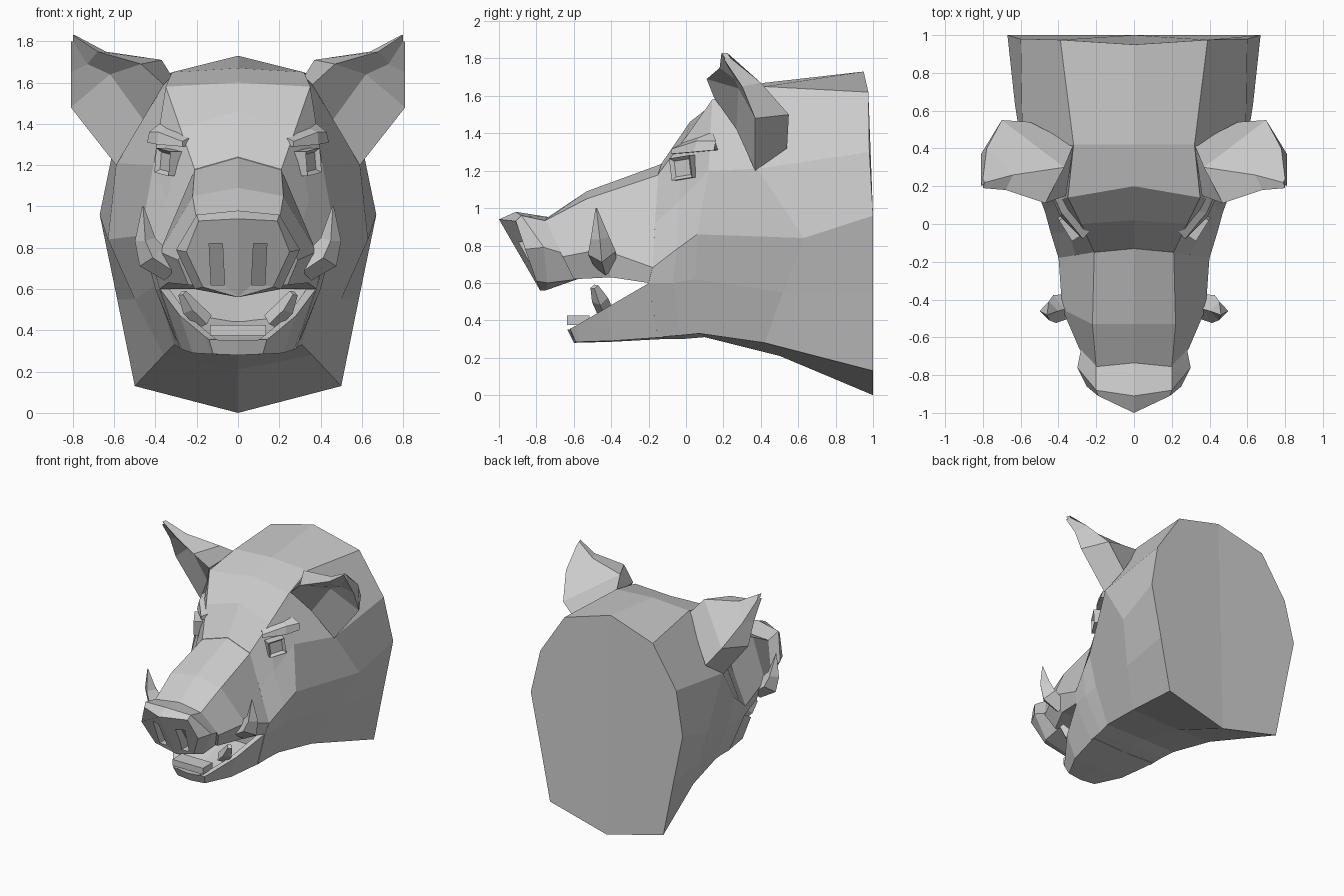
import bpy, bmesh, math
from mathutils import Vector, Matrix

cube = bpy.data.objects.get("Cube")
if cube:
    bpy.data.objects.remove(cube, do_unlink=True)

grey = bpy.data.materials.new("matte_grey")
grey.use_nodes = True
COLOUR = (0.6, 0.6, 0.6, 1)
grey.diffuse_color = COLOUR
grey.node_tree.nodes["Principled BSDF"].inputs["Base Color"].default_value = COLOUR


def finish(name, bm):
    bmesh.ops.recalc_face_normals(bm, faces=bm.faces)
    mesh = bpy.data.meshes.new(name)
    bm.to_mesh(mesh)
    bm.free()
    mesh.materials.append(grey)
    obj = bpy.data.objects.new(name, mesh)
    bpy.context.collection.objects.link(obj)
    return obj


def mirror_copy(bm):
    """Mirror the whole bmesh across x and weld the middle."""
    geo = bmesh.ops.duplicate(bm, geom=bm.verts[:] + bm.edges[:] + bm.faces[:])["geom"]
    for v in geo:
        if isinstance(v, bmesh.types.BMVert):
            v.co.x *= -1
    bmesh.ops.remove_doubles(bm, verts=bm.verts, dist=0.0005)


def half_loft(name, sections):
    """Skin half sections (top centre to bottom centre), cap both ends, mirror."""
    bm = bmesh.new()
    rows = [[bm.verts.new(p) for p in s] for s in sections]
    for a, b in zip(rows, rows[1:]):
        for i in range(len(a) - 1):
            bm.faces.new((a[i], a[i + 1], b[i + 1], b[i]))
    bm.faces.new(rows[0])
    bm.faces.new(rows[-1])
    mirror_copy(bm)
    return finish(name, bm)


def ring_loft(name, rings):
    """Skin closed rings, cap both ends, and repeat on the other side."""
    bm = bmesh.new()
    rows = [[bm.verts.new(p) for p in r] for r in rings]
    n = len(rows[0])
    for a, b in zip(rows, rows[1:]):
        for i in range(n):
            j = (i + 1) % n
            bm.faces.new((a[i], a[j], b[j], b[i]))
    bm.faces.new(rows[0])
    bm.faces.new(rows[-1])
    mirror_copy(bm)
    return finish(name, bm)


def tusk(name, path):
    """Four-sided tapering horn along (x, y, z, radius) points, on both sides."""
    pts = [Vector(p[:3]) for p in path]
    rings = []
    for i, p in enumerate(pts):
        d = (pts[min(i + 1, len(pts) - 1)] - pts[max(i - 1, 0)]).normalized()
        u = d.cross(Vector((0, 1, 0))).normalized()
        w = d.cross(u)
        r = path[i][3]
        rings.append([p + u * r, p + w * r, p - u * r, p - w * r])
    return ring_loft(name, rings)


def block(name, centre, size, turn=0, tilt=0, dent=0):
    """Box on both sides; dent sinks an inset into its outward face."""
    bm = bmesh.new()
    bmesh.ops.create_cube(bm, size=1, matrix=Matrix.Diagonal((*size, 1)))
    if dent:
        outer = [f for f in bm.faces if f.normal.y < -0.9]
        bmesh.ops.inset_region(bm, faces=outer, thickness=0.025, depth=-dent)
    rot = Matrix.Rotation(turn, 4, 'Z') @ Matrix.Rotation(tilt, 4, 'Y')
    bm.transform(Matrix.Translation(centre) @ rot)
    if centre[0]:
        mirror_copy(bm)
    return finish(name, bm)


# Neck and skull
half_loft("head", [
    [(0, .95, 1.73), (.39, .975, 1.62), (.6, .98, 1.3), (.67, 1, .96), (.585, 1, .55), (.5, 1, .13), (0, 1, 0)],
    [(0, .42, 1.67), (.32, .42, 1.65), (.59, .38, 1.21), (.63, .63, .84), (.5, .52, .55), (.36, .42, .28), (0, .5, .21)],
    [(0, .2, 1.6), (.35, .14, 1.58), (.41, .12, 1.2), (.47, .06, .86), (.4, .05, .62), (.31, .07, .33), (0, .1, .31)],
    [(0, .02, 1.46), (.28, 0, 1.38), (.345, -.04, 1.03), (.44, -.05, .78), (.4, -.07, .6), (.29, -.03, .32), (0, -.02, .3)],
    [(0, -.13, 1.24), (.21, -.15, 1.18), (.31, -.165, .92), (.4, -.18, .68), (.38, -.2, .6), (.28, -.15, .31), (0, -.15, .3)],
])

# Upper muzzle
half_loft("muzzle", [
    [(0, -.12, 1.24), (.21, -.14, 1.18), (.4, -.17, .68), (.38, -.2, .6), (0, -.2, .6)],
    [(0, -.53, 1.09), (.22, -.53, 1.05), (.38, -.45, .78), (.34, -.4, .63), (0, -.4, .63)],
    [(0, -.74, .95), (.2, -.76, .93), (.29, -.66, .74), (.24, -.6, .62), (0, -.6, .62)],
])

# Nose pad, with two slots cut for the nostrils
nose = half_loft("nose", [
    [(0, -.72, .95), (.2, -.74, .93), (.28, -.66, .76), (.22, -.58, .62), (0, -.58, .62)],
    [(0, -.91, .98), (.2, -.88, .96), (.3, -.76, .79), (.21, -.74, .6), (0, -.75, .56)],
    [(0, -1, .94), (.19, -.91, .93), (.25, -.86, .78), (.17, -.8, .61), (0, -.78, .56)],
])
slots = ring_loft("nostril_cutter", [
    [(.065, -.7, .62), (.13, -.68, .62), (.14, -.82, .82), (.075, -.84, .82)],
    [(.065, -.92, .62), (.13, -.9, .62), (.14, -1.04, .82), (.075, -1.06, .82)],
])
slots.hide_render = True
slots.hide_viewport = True
cut = nose.modifiers.new("nostrils", 'BOOLEAN')
cut.operation = 'DIFFERENCE'
cut.solver = 'EXACT'
cut.object = slots

# Lower jaw: mouth floor, inner lip, outer lip, lower corner, underside
half_loft("lower_jaw", [
    [(0, -.12, .45), (.3, -.12, .5), (.34, -.17, .61), (.385, -.18, .61), (.28, -.12, .31), (0, -.12, .3)],
    [(0, -.42, .37), (.18, -.4, .37), (.23, -.42, .46), (.28, -.42, .47), (.22, -.4, .29), (0, -.4, .285)],
    [(0, -.57, .34), (.1, -.55, .34), (.11, -.58, .36), (.16, -.59, .37), (.13, -.57, .285), (0, -.59, .28)],
    [(0, -.635, .35), (.08, -.62, .35), (.1, -.62, .355), (.14, -.62, .355), (.12, -.59, .285), (0, -.6, .28)],
])
block("front_teeth", (0, -.575, .4), (.27, .12, .05))

# Tusks
tusk("upper_tusk", [(.32, -.43, .69, .06), (.42, -.45, .76, .075),
                    (.45, -.46, .84, .05), (.46, -.48, 1, .004)])
tusk("lower_tusk", [(.16, -.43, .44, .045), (.23, -.46, .51, .045), (.27, -.49, .58, .022)])

# Eyes and wedge-shaped brows
block("eye", (.32, 0, 1.215), (.13, .11, .12), math.radians(58), math.radians(-8), dent=0.02)
ring_loft("brow", [
    [(.27, -.08, 1.29), (.27, -.08, 1.315), (.22, -.02, 1.34), (.22, -.02, 1.29)],
    [(.39, .04, 1.3), (.385, .06, 1.36), (.29, .08, 1.4), (.28, .1, 1.3)],
    [(.44, .15, 1.31), (.43, .16, 1.36), (.37, .14, 1.41), (.32, .2, 1.31)],
])

# Ears: back top, front rim, inner crease, outer edge, back
ring_loft("ear", [
    [(.32, .42, 1.63), (.36, .15, 1.59), (.46, .27, 1.42), (.59, .37, 1.2), (.55, .54, 1.32)],
    [(.37, .3, 1.71), (.47, .11, 1.69), (.62, .28, 1.64), (.81, .37, 1.48), (.7, .55, 1.5)],
    [(.64, .26, 1.75), (.68, .18, 1.75), (.73, .26, 1.69), (.81, .3, 1.65), (.78, .4, 1.67)],
    [(.79, .22, 1.83), (.8, .19, 1.83), (.8, .21, 1.8), (.81, .2, 1.8), (.8, .24, 1.8)],
])
